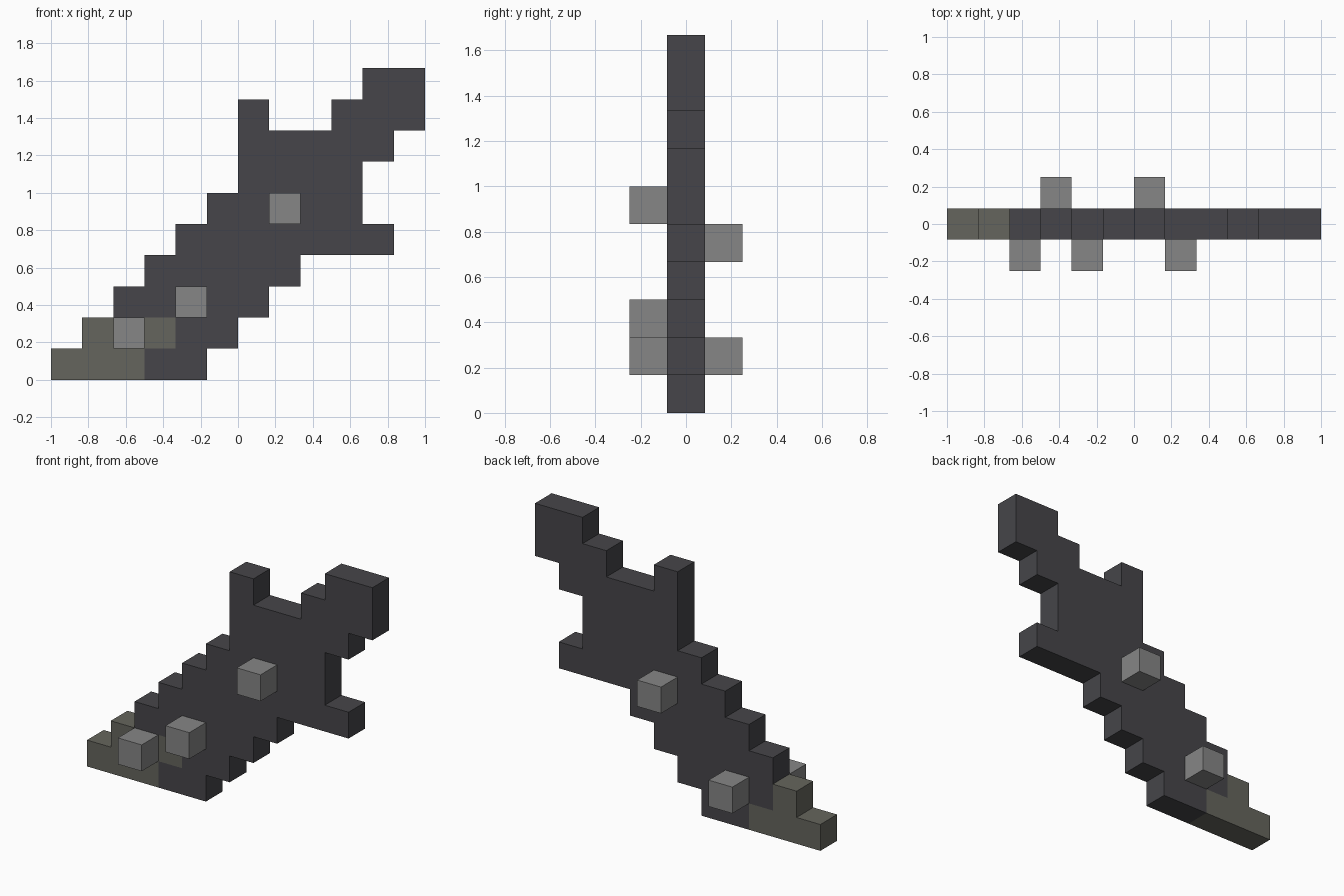
import bpy
import bmesh
from mathutils import Vector

U = 1 / 6  # edge length of one block

if "Cube" in bpy.data.objects:
    bpy.data.objects.remove(bpy.data.objects["Cube"], do_unlink=True)


def make_material(name, colour):
    mat = bpy.data.materials.new(name)
    mat.use_nodes = True
    mat.diffuse_color = (*colour, 1)
    mat.node_tree.nodes["Principled BSDF"].inputs["Base Color"].default_value = (*colour, 1)
    return mat


dark = make_material("dark metal", (0.061, 0.060, 0.067))
olive = make_material("olive tip", (0.130, 0.130, 0.109))
grey = make_material("light grey", (0.238, 0.238, 0.238))


def block_centre(col, layer, row):
    return Vector((col - 5.5, layer, row + 0.5)) * U


def add_object(name, bm, materials):
    mesh = bpy.data.meshes.new(name)
    bm.to_mesh(mesh)
    bm.free()
    for mat in materials:
        mesh.materials.append(mat)
    obj = bpy.data.objects.new(name, mesh)
    bpy.context.collection.objects.link(obj)
    return obj


# Blade and hilt: filled columns of each row (row, first, last), bottom to top
SPANS = [(0, 0, 4), (1, 1, 5), (2, 2, 6), (3, 3, 7), (4, 4, 10), (5, 5, 9),
         (6, 6, 9), (7, 6, 10), (8, 6, 6), (8, 9, 11), (9, 10, 11)]
cells = {(c, r) for r, first, last in SPANS for c in range(first, last + 1)}


def is_tip(col, row, normal):
    """Olive covers the tip, reaching further along the front side."""
    if row == 0:
        return col <= 2
    return row == 1 and col <= (3 if normal.y < 0 else 1)


# Build only the outer faces of the blocks
bm = bmesh.new()
directions = [Vector(d) * s for d in ((1, 0, 0), (0, 1, 0), (0, 0, 1)) for s in (1, -1)]
for col, row in sorted(cells):
    for n in directions:
        if n.y == 0 and (col + int(n.x), row + int(n.z)) in cells:
            continue
        a = Vector((n.y, n.z, n.x))
        b = n.cross(a)
        mid = block_centre(col, 0, row) + n * U / 2
        corners = [(-1, -1), (1, -1), (1, 1), (-1, 1)]
        face = bm.faces.new([bm.verts.new(mid + (a * i + b * j) * U / 2) for i, j in corners])
        face.material_index = int(is_tip(col, row, n))
bmesh.ops.remove_doubles(bm, verts=bm.verts[:], dist=0.001)
# Merge flat neighbours of the same colour
bmesh.ops.dissolve_limit(bm, angle_limit=0.01, verts=bm.verts[:], edges=bm.edges[:],
                         delimit={'MATERIAL'})
bmesh.ops.recalc_face_normals(bm, faces=bm.faces[:])
add_object("sword_body", bm, [dark, olive])

# Studs on the front (layer -1) and back (layer 1)
STUDS = [("front_stud_low", 2, -1, 1), ("front_stud_middle", 4, -1, 2),
         ("front_stud_high", 7, -1, 5), ("back_stud_low", 3, 1, 1),
         ("back_stud_high", 6, 1, 4)]
for name, col, layer, row in STUDS:
    bm = bmesh.new()
    bmesh.ops.create_cube(bm, size=U)
    stud = add_object(name, bm, [grey])
    stud.location = block_centre(col, layer, row)
